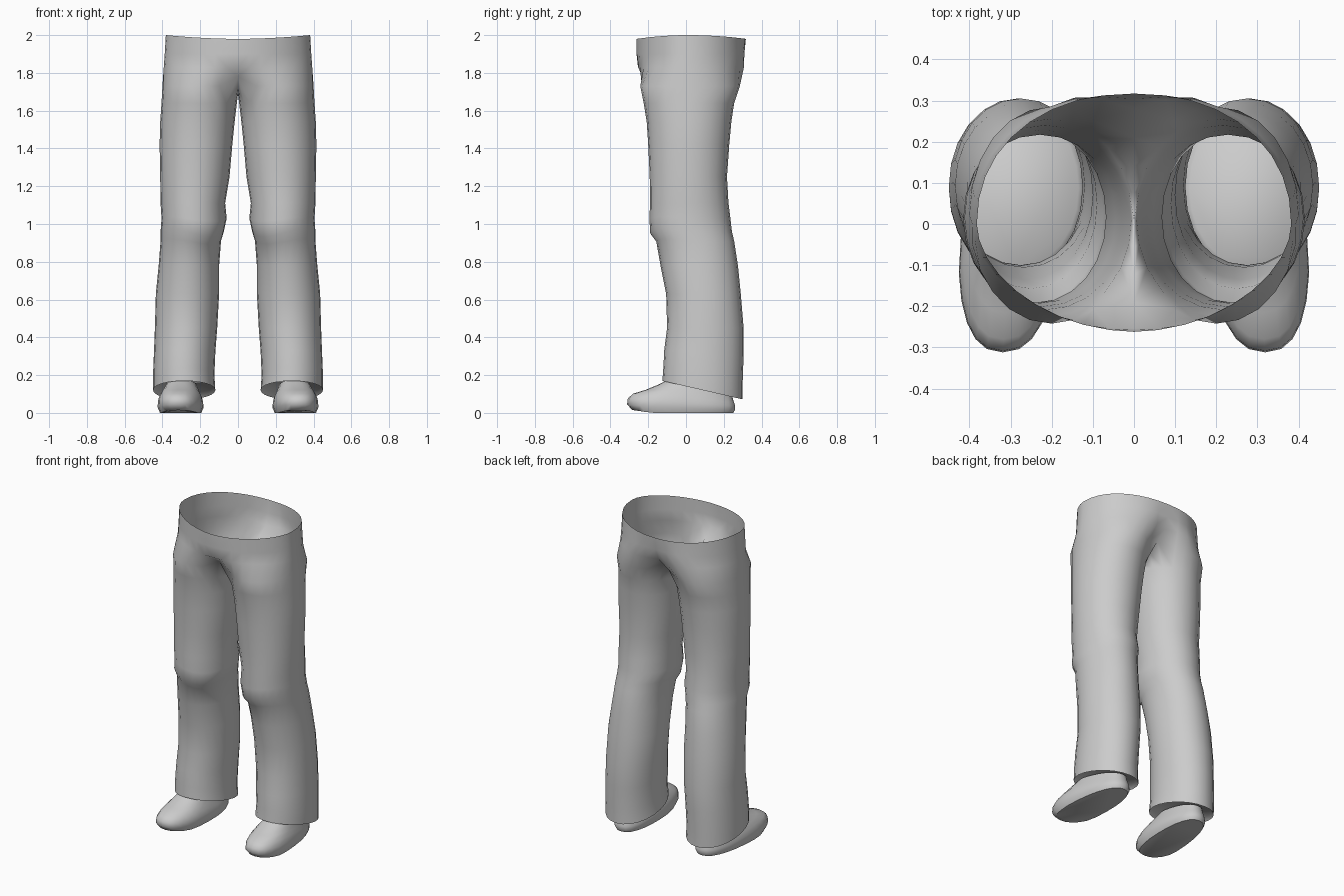
import bpy
import bmesh
from math import sin, cos, pi, copysign

cube = bpy.data.objects.get("Cube")
if cube:
    bpy.data.objects.remove(cube, do_unlink=True)

N = 24        # points round one leg
SEAM = 3      # ring points either side of the inner leg that form the crotch seam

grey = bpy.data.materials.new("plain grey")
grey.use_nodes = True
grey.diffuse_color = (0.6, 0.6, 0.6, 1)
grey.node_tree.nodes["Principled BSDF"].inputs["Base Color"].default_value = (0.6, 0.6, 0.6, 1)


def power(v, n):
    return copysign(abs(v) ** (2 / n), v)


def ring(xi, xo, yf, yb, n=2.05):
    """Rounded outline, starting at the inner side and passing the front first."""
    cx, rx = (xi + xo) / 2, (xo - xi) / 2
    cy, ry = (yf + yb) / 2, (yb - yf) / 2
    angles = [2 * pi * i / N for i in range(N)]
    return [(cx - rx * power(cos(a), n), cy - ry * power(sin(a), n)) for a in angles]


def bridge(bm, low, high, closed=True):
    count = len(low)
    for i in range(count if closed else count - 1):
        j = (i + 1) % count
        bm.faces.new((low[i], low[j], high[j], high[i]))


def finish(bm, name, angle):
    mesh = bpy.data.meshes.new(name)
    bm.to_mesh(mesh)
    bm.free()
    mesh.materials.append(grey)
    obj = bpy.data.objects.new(name, mesh)
    bpy.context.collection.objects.link(obj)
    mirror = obj.modifiers.new("mirror", 'MIRROR')
    mirror.merge_threshold = 0.0005
    bpy.ops.object.select_all(action='DESELECT')
    obj.select_set(True)
    bpy.context.view_layer.objects.active = obj
    bpy.ops.object.shade_smooth_by_angle(angle=angle)


# Trouser leg sections: height, inner x, outer x, front y, back y
leg_sections = [
    (0.145, 0.135, 0.435, -0.105, 0.28),
    (0.12, 0.12, 0.45, -0.125, 0.30),
    (0.20, 0.125, 0.45, -0.12, 0.30),
    (0.32, 0.12, 0.445, -0.115, 0.305),
    (0.45, 0.11, 0.44, -0.10, 0.305),
    (0.63, 0.10, 0.435, -0.105, 0.29),
    (0.78, 0.10, 0.42, -0.135, 0.275),
    (0.91, 0.09, 0.41, -0.157, 0.255),
    (0.96, 0.075, 0.41, -0.19, 0.243),
    (1.03, 0.06, 0.405, -0.193, 0.235),
    (1.11, 0.068, 0.41, -0.191, 0.225),
    (1.25, 0.045, 0.412, -0.192, 0.217),
    (1.42, 0.03, 0.415, -0.20, 0.229),
    (1.54, 0.018, 0.412, -0.208, 0.24),
    (1.64, 0.006, 0.405, -0.224, 0.255),
]
bm = bmesh.new()
rows = []
for z, xi, xo, yf, yb in leg_sections:
    slope = 0.23 * max(0, min(1, (0.4 - z) / 0.25))     # hem drops to the back
    knee = 0.3 * max(0, 1 - abs(z - 0.95) / 0.15)       # knee fold rises outwards
    rows.append([bm.verts.new((x, y, z - slope * (y - 0.09)
                               + knee * (x - 0.27) * max(0, -y / 0.19)))
                 for x, y in ring(xi, xo, yf, yb)])
bm.faces.new(list(reversed(rows[0])))                   # closed hem

# Crotch row: the inner points follow a saddle-shaped seam on the centre line
crotch = []
for i, (x, y) in enumerate(ring(0, 0.40, -0.242, 0.285)):
    k = i if i < N / 2 else i - N
    if abs(k) <= SEAM:
        t = k / SEAM
        crotch.append(bm.verts.new((0, 0.01 - 0.2 * t, 1.69 + 0.09 * t * t)))
    else:
        crotch.append(bm.verts.new((x, y, 1.73)))
rows.append(crotch)
for low, high in zip(rows, rows[1:]):
    bridge(bm, low, high)

# Hip and waist rows: height, half width, front y, back y, front and back cleft
low = crotch[SEAM:N - SEAM + 1]
for z, rx, yf, yb, front_cleft, back_cleft in [(1.83, 0.393, -0.262, 0.325, 0.03, 0.14),
                                               (1.90, 0.388, -0.262, 0.32, 0, 0.05),
                                               (1.98, 0.382, -0.262, 0.317, 0, 0)]:
    high = []
    for i in range(len(low)):
        a = pi * (i / (len(low) - 1) - 0.5)
        n = 1.85 if a < 0 else 2.15
        x = rx * power(max(0, cos(a)), n)
        if i in (0, len(low) - 1):
            x = 0
        y = (yb if a > 0 else -yf) * power(sin(a), n)
        cleft = back_cleft if a > 0 else front_cleft
        y *= 1 - cleft * max(0, 1 - x / 0.13)
        lift = 0.02 * cos(a) ** 2 if z > 1.95 else 0
        high.append(bm.verts.new((x, y, z + lift)))
    bridge(bm, low, high, closed=False)
    low = high
finish(bm, "trousers", 1.2)

# Shoes: height, half width, front y, back y; the tops end inside the hems
shoe_sections = [
    (0.005, 0.11, -0.285, 0.25),
    (0.035, 0.122, -0.312, 0.26),
    (0.07, 0.12, -0.308, 0.26),
    (0.10, 0.112, -0.28, 0.255),
    (0.125, 0.102, -0.215, 0.25),
    (0.155, 0.092, -0.145, 0.245),
    (0.18, 0.086, -0.10, 0.24),
]
bm = bmesh.new()
rows = []
for z, half, yf, yb in shoe_sections:
    row = []
    for x, y in ring(-half, half, yf, yb, 2.4):
        x *= 1 - 0.35 * max(0, y + 0.1)                  # narrower heel
        toe = 0.15 * max(0, -0.18 - y) * (1 - z / 0.18)  # toe lifts a little
        heel = 1 - 1.2 * max(0, y + 0.1)                 # collar drops to the back
        row.append(bm.verts.new((x + 0.3 - 0.06 * y, y, (z - 0.005) * heel + toe)))
    rows.append(row)
for low, high in zip(rows, rows[1:]):
    bridge(bm, low, high)
bm.faces.new(list(reversed(rows[0])))
finish(bm, "shoes", 0.9)
